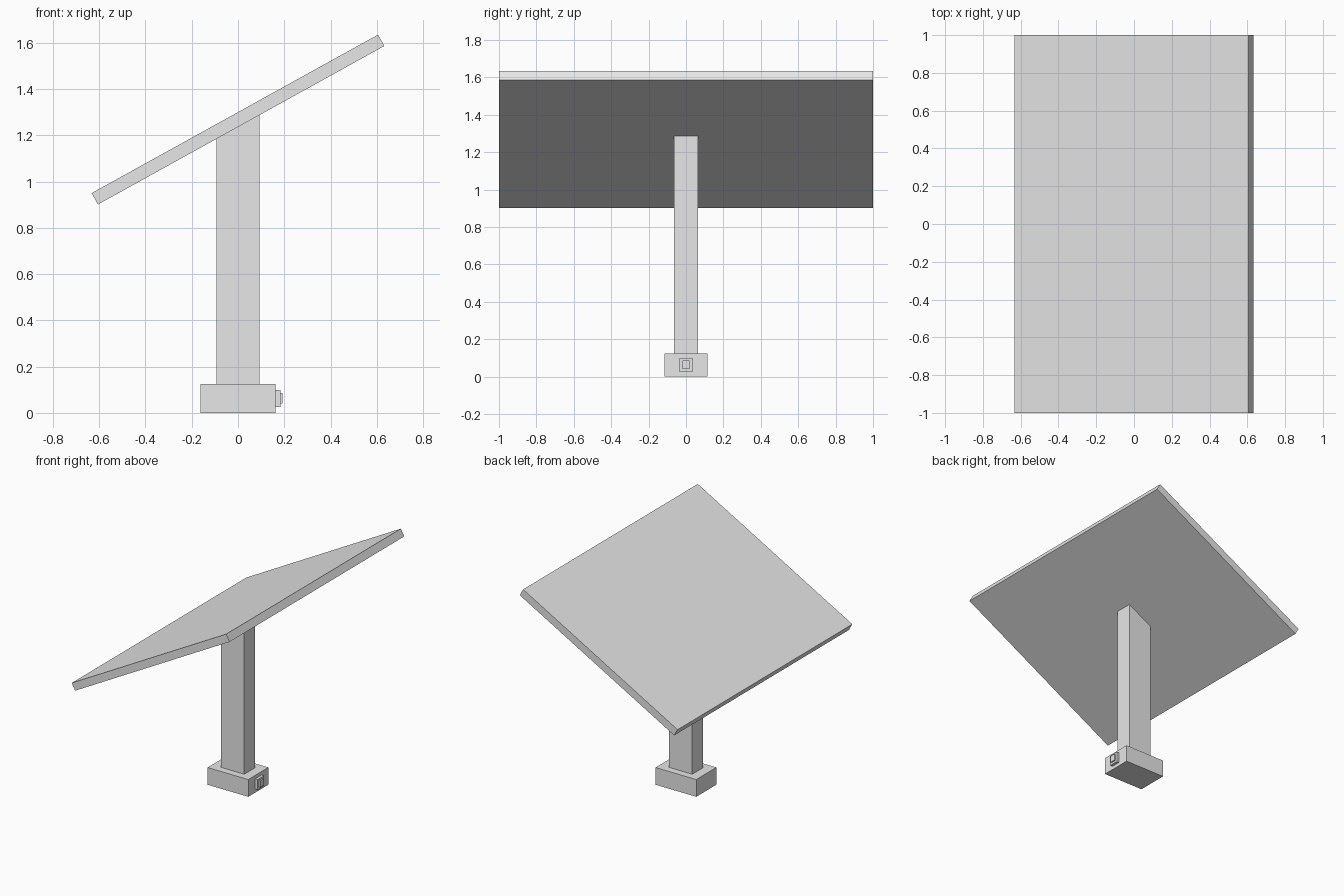
import bpy
import bmesh
from math import atan2, hypot
from mathutils import Matrix, Vector

old = bpy.data.objects.get("Cube")
if old:
    bpy.data.objects.remove(old, do_unlink=True)

# One plain grey for every part
GREY = (0.8, 0.8, 0.8, 1.0)
grey = bpy.data.materials.new("light_grey")
grey.use_nodes = True
grey.diffuse_color = GREY
grey.node_tree.nodes["Principled BSDF"].inputs["Base Color"].default_value = GREY


def box(name, low, high, shape=None):
    """Box between two corners; shape(bm) may edit the mesh."""
    low, high = Vector(low), Vector(high)
    bm = bmesh.new()
    bmesh.ops.create_cube(bm, size=1)
    bmesh.ops.scale(bm, verts=bm.verts, vec=high - low)
    bmesh.ops.translate(bm, verts=bm.verts, vec=(low + high) / 2)
    if shape:
        shape(bm)
    mesh = bpy.data.meshes.new(name)
    bm.to_mesh(mesh)
    bm.free()
    mesh.materials.append(grey)
    obj = bpy.data.objects.new(name, mesh)
    bpy.context.collection.objects.link(obj)
    return obj


RUN, RISE = 1.238, 0.685        # slope of the panel
LENGTH, THICK = hypot(RUN, RISE), 0.056
CENTRE_Z = 1.268
TILT = atan2(RISE, RUN)
UNDER_Z = CENTRE_Z - THICK / 2 * LENGTH / RUN   # underside height at x = 0


# Post top follows the underside of the panel
def slant_top(bm):
    for v in bm.verts:
        if v.co.z > 1:
            v.co.z = UNDER_Z + v.co.x * RISE / RUN


box("base", (-0.163, -0.115, 0), (0.163, 0.115, 0.125))
box("post", (-0.094, -0.063, 0.125), (0.094, 0.063, 1.2), slant_top)

# Tilted panel, high on the left side
panel = box("panel", (-LENGTH / 2, -1, -THICK / 2), (LENGTH / 2, 1, THICK / 2))
panel.data.transform(Matrix.Translation((0, 0, CENTRE_Z)) @ Matrix.Rotation(-TILT, 4, "Y"))

# Stepped socket on the side of the base
box("socket_plate", (0.163, -0.036, 0.025), (0.183, 0.036, 0.1))
box("socket_button", (0.183, -0.02, 0.04), (0.193, 0.02, 0.087))
